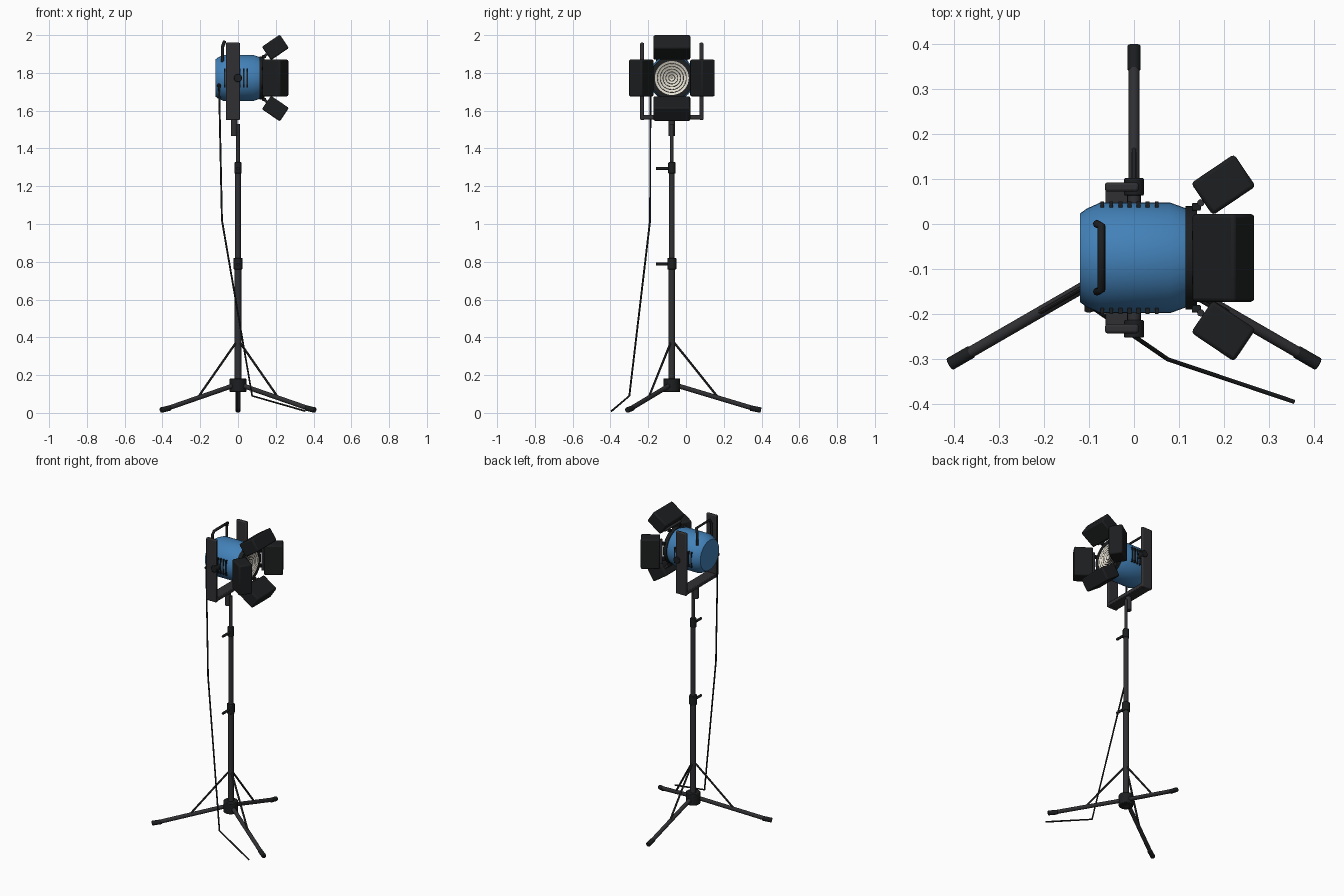
import bpy, bmesh, math
from mathutils import Vector, Matrix

if "Cube" in bpy.data.objects:
    bpy.data.objects.remove(bpy.data.objects["Cube"])

CY, CZ = -0.075, 1.773      # stand axis y, lamp axis z
HEAD = Matrix.Translation((0, CY, CZ))
STAND = Matrix.Translation((0, CY, 0))


def material(name, rgb):
    m = bpy.data.materials.new(name)
    m.diffuse_color = (*rgb, 1)
    m.use_nodes = True
    m.node_tree.nodes["Principled BSDF"].inputs["Base Color"].default_value = m.diffuse_color
    return m


BLUE = material("blue_paint", (0.055, 0.22, 0.48))
DARK = material("dark_metal", (0.03, 0.03, 0.034))
BLACK = material("black_metal", (0.012, 0.013, 0.014))
CREAM = material("lens_glass", (0.78, 0.74, 0.63))


def finish(name, bm, mat, world, bevel=0):
    bmesh.ops.recalc_face_normals(bm, faces=bm.faces)
    me = bpy.data.meshes.new(name)
    bm.to_mesh(me)
    bm.free()
    ob = bpy.data.objects.new(name, me)
    bpy.context.collection.objects.link(ob)
    me.materials.append(mat)
    ob.matrix_world = world
    if bevel:
        mod = ob.modifiers.new("bevel", 'BEVEL')
        mod.width, mod.segments = bevel, 2
    bpy.ops.object.select_all(action='DESELECT')
    bpy.context.view_layer.objects.active = ob
    ob.select_set(True)
    bpy.ops.object.shade_smooth_by_angle(angle=math.radians(35))
    return ob


def box(name, centre, size, mat, world, bevel=0.004, rot=None):
    bm = bmesh.new()
    bmesh.ops.create_cube(bm, size=1, matrix=Matrix.Diagonal((*size, 1)))
    return finish(name, bm, mat, world @ Matrix.Translation(centre) @ (rot or Matrix()), bevel)


def rod(name, a, b, r, mat, world, n=16, bevel=0):
    a, b = Vector(a), Vector(b)
    bm = bmesh.new()
    bmesh.ops.create_cone(bm, cap_ends=True, segments=n, radius1=r, radius2=r, depth=(b - a).length)
    q = (b - a).to_track_quat('Z', 'Y').to_matrix().to_4x4()
    return finish(name, bm, mat, world @ Matrix.Translation((a + b) / 2) @ q, bevel)


def lathe_x(name, profile, mat, n=40):
    """Revolve (x, radius) points round the lamp axis."""
    bm = bmesh.new()
    vs = [bm.verts.new((x, 0, r)) for x, r in profile]
    es = [bm.edges.new(p) for p in zip(vs, vs[1:])]
    bmesh.ops.spin(bm, geom=vs + es, axis=(1, 0, 0), cent=(0, 0, 0), steps=n, angle=math.tau)
    bmesh.ops.remove_doubles(bm, verts=bm.verts, dist=1e-5)
    return finish(name, bm, mat, HEAD)


def path(name, pts, r, mat, world):
    cu = bpy.data.curves.new(name, 'CURVE')
    cu.dimensions = '3D'
    cu.bevel_depth, cu.bevel_resolution, cu.use_fill_caps = r, 2, True
    sp = cu.splines.new('POLY')
    sp.points.add(len(pts) - 1)
    for p, co in zip(sp.points, pts):
        p.co = (*co, 1)
    cu.materials.append(mat)
    ob = bpy.data.objects.new(name, cu)
    bpy.context.collection.objects.link(ob)
    ob.matrix_world = world
    return ob


# telescoping column with locking collars
for i, (z0, z1, r) in enumerate([(0.11, 0.80, 0.018), (0.78, 1.30, 0.015), (1.28, 1.53, 0.010)]):
    rod(f"column_section_{i + 1}", (0, 0, z0), (0, 0, z1), r, DARK, STAND)
for i, (z, r) in enumerate([(0.79, 0.024), (1.297, 0.019)]):
    rod(f"locking_collar_{i + 1}", (0, 0, z - 0.03), (0, 0, z + 0.03), r, BLACK, STAND, bevel=0.003)
    rod(f"locking_knob_{i + 1}", (0, -0.01, z - 0.003), (0, -0.083, z - 0.003), 0.008, BLACK, STAND)

# tripod base
rod("leg_hub", (0, 0, 0.11), (0, 0, 0.183), 0.044, BLACK, STAND, bevel=0.004)
for i in range(3):
    W = STAND @ Matrix.Rotation(math.radians(90 + 120 * i), 4, 'Z')
    rod(f"leg_{i + 1}", (0.02, 0, 0.147), (0.45, 0, 0.018), 0.0125, DARK, W, bevel=0.002)
    rod(f"foot_{i + 1}", (0.415, 0, 0.026), (0.472, 0, 0.0145), 0.0145, BLACK, W, bevel=0.003)
    rod(f"leg_brace_{i + 1}", (0.01, 0, 0.375), (0.245, 0, 0.082), 0.006, DARK, W, n=10)

# yoke and spigot
rod("spigot", (-0.02, 0, 1.465), (-0.02, 0, 1.56), 0.018, DARK, STAND)
box("yoke_base", (-0.027, 0, 1.565), (0.072, 0.325, 0.024), DARK, STAND)
for s, side in ((-1, "near"), (1, "far")):
    box(f"yoke_arm_{side}", (-0.027, s * 0.157, 1.755), (0.075, 0.021, 0.41), DARK, STAND, 0.006)
    rod(f"tilt_pivot_{side}", (0, s * 0.11, 0), (0, s * 0.15, 0), 0.015, DARK, HEAD)
    rod(f"tilt_knob_{side}", (0, s * 0.138, 0), (0, s * 0.177, 0), 0.022, BLACK, HEAD, bevel=0.003)
    # cooling slots on the housing side
    for k in range(7):
        box(f"vent_{side}_{k + 1}", (-0.07 + 0.02 * k, s * 0.114, 0), (0.008, 0.022, 0.1), BLACK, HEAD, 0)

# housing, front ring and stepped lens
lathe_x("lamp_housing", [(-0.12, 0), (-0.12, 0.098), (-0.105, 0.109), (-0.075, 0.1225),
                         (0.08, 0.1225), (0.12, 0.108), (0.12, 0)], BLUE)
lathe_x("front_ring", [(0.114, 0.09), (0.114, 0.115), (0.14, 0.115), (0.14, 0.09), (0.114, 0.09)], BLACK)
lens = [(0.118, 0), (0.118, 0.093), (0.134, 0.093)]
for k in range(6, 0, -1):
    r = 0.015 * k
    lens += [(0.139, r), (0.134, r - 0.011)]
lens += [(0.137, 0)]
lathe_x("stepped_lens", lens, CREAM)
for k in range(1, 6):
    r = 0.015 * k + 0.001
    lathe_x(f"lens_groove_{k}", [(0.133, r), (0.1385, r), (0.1385, r + 0.003), (0.133, r + 0.003)], DARK)

# barn doors round the lens axis
for i, nm in enumerate(("top", "near", "bottom", "far")):
    W = HEAD @ Matrix.Rotation(math.radians(90 * i), 4, 'X')
    box(f"barn_door_{nm}", (0.198, 0, 0.162), (0.115, 0.195, 0.086), BLACK, W, 0.008,
        Matrix.Rotation(math.radians(-34), 4, 'Y'))
    rod(f"door_hinge_{nm}", (0.148, -0.08, 0.122), (0.148, 0.08, 0.122), 0.008, DARK, W, n=12)
    for s in (-1, 1):
        box(f"hinge_tab_{nm}_{s}", (0.138, s * 0.05, 0.113), (0.02, 0.02, 0.016), BLACK, W, 0.002)

# carrying handle and power cable
path("carry_handle", [(-0.082, -0.075, 0.085), (-0.082, -0.075, 0.165), (-0.072, -0.07, 0.192),
                      (-0.072, 0.07, 0.192), (-0.082, 0.075, 0.165), (-0.082, 0.075, 0.085)],
     0.009, BLACK, HEAD)
rod("cable_gland", (-0.1, -0.095, -0.035), (-0.1, -0.117, -0.045), 0.01, BLACK, HEAD)
path("power_cable", [(-0.1, -0.175, 1.735), (-0.1, -0.188, 1.725), (-0.085, -0.19, 1.02), (0.075, -0.3, 0.09),
                     (0.355, -0.394, 0.01)], 0.005, BLACK, Matrix())
